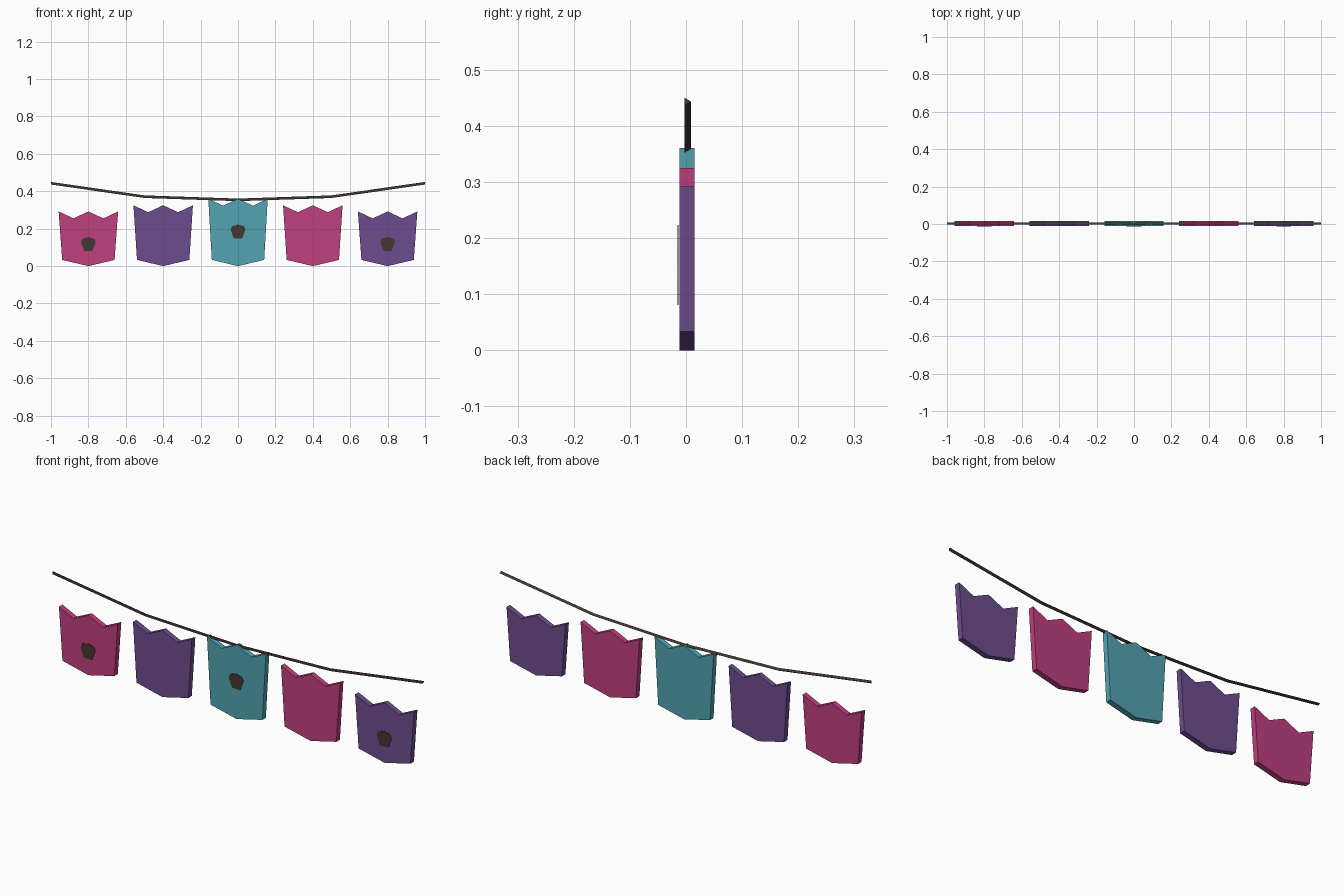
import bpy, bmesh
from math import sin, cos, pi

if "Cube" in bpy.data.objects:
    bpy.data.objects.remove(bpy.data.objects["Cube"])


def material(name, rgb):
    m = bpy.data.materials.new(name)
    m.diffuse_color = (*rgb, 1)
    m.use_nodes = True
    m.node_tree.nodes["Principled BSDF"].inputs["Base Color"].default_value = m.diffuse_color
    return m


PINK = material("pink", (0.52, 0.05, 0.21))
PURPLE = material("purple", (0.15, 0.075, 0.27))
TEAL = material("teal", (0.085, 0.37, 0.44))
DARK = material("dark_brown", (0.055, 0.038, 0.032))


def finish(bm, name, mat):
    bmesh.ops.recalc_face_normals(bm, faces=bm.faces)
    me = bpy.data.meshes.new(name)
    bm.to_mesh(me)
    bm.free()
    me.materials.append(mat)
    ob = bpy.data.objects.new(name, me)
    bpy.context.collection.objects.link(ob)
    return ob


def plate(name, outline, y0, y1, mat):
    """Extrude an x-z outline from y0 to y1."""
    bm = bmesh.new()
    face = bm.faces.new([bm.verts.new((x, y0, z)) for x, z in outline])
    ext = bmesh.ops.extrude_face_region(bm, geom=[face])
    verts = [v for v in ext["geom"] if isinstance(v, bmesh.types.BMVert)]
    bmesh.ops.translate(bm, verts=verts, vec=(0, y1 - y0, 0))
    return finish(bm, name, mat)


# cloth flags with zigzag top and pointed bottom: x, top z, colour, emblem centre z
flags = [(-0.8, 0.292, PINK, 0.115), (-0.4, 0.325, PURPLE, None),
         (0.0, 0.36, TEAL, 0.182), (0.4, 0.325, PINK, None),
         (0.8, 0.292, PURPLE, 0.115)]
for i, (x, top, mat, emblem) in enumerate(flags, 1):
    outline = [(0, 0), (0.14, 0.033), (0.159, top), (0.08, top - 0.037), (0, top),
               (-0.08, top - 0.037), (-0.159, top), (-0.14, 0.033)]
    plate(f"flag_{i}", [(x + a, b) for a, b in outline], -0.012, 0.015, mat)
    # dark emblem on the front
    if emblem:
        shape = [(-0.022, -0.034), (0.022, -0.034), (0.039, 0.012), (0.034, 0.030),
                 (0.0, 0.041), (-0.034, 0.030), (-0.039, 0.012)]
        plate(f"emblem_{i}", [(x + a, emblem + b) for a, b in shape],
              -0.0155, -0.0135, DARK)

# sagging cord with a three-sided section
bm = bmesh.new()
rings = []
for x, z in [(-1, 0.443), (-0.5, 0.371), (0, 0.354), (0.5, 0.371), (1, 0.443)]:
    rings.append([bm.verts.new((x, 0.0015 + 0.0078 * cos(a), z + 0.008 * sin(a)))
                  for a in (0, 2 * pi / 3, 4 * pi / 3)])
for r, s in zip(rings, rings[1:]):
    for k in range(3):
        n = (k + 1) % 3
        bm.faces.new((r[k], r[n], s[n], s[k]))
bm.faces.new(rings[0])
bm.faces.new(rings[-1])
finish(bm, "cord", DARK)
